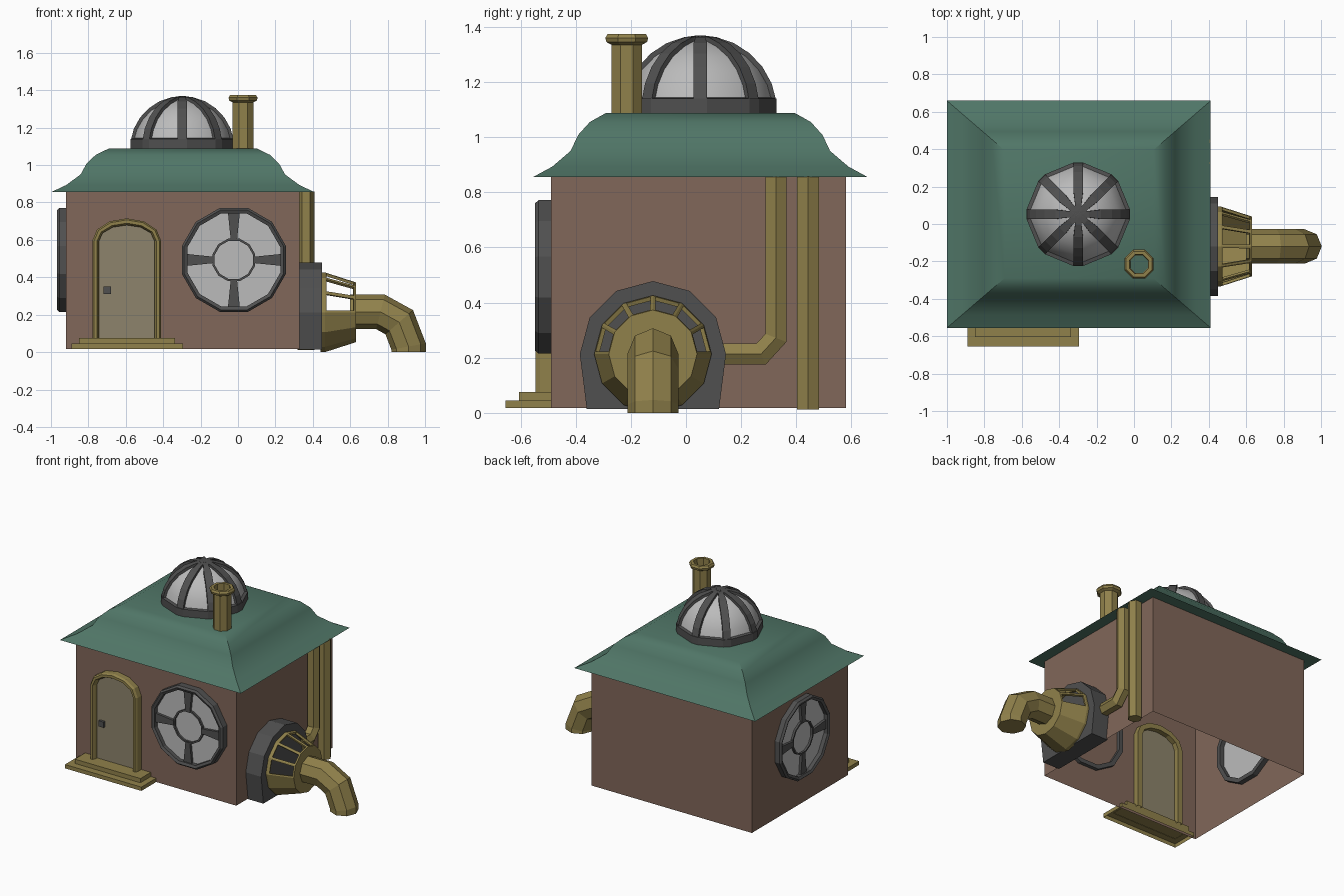
import bpy, bmesh
from math import sin, cos, pi, radians
from mathutils import Vector, Matrix

if "Cube" in bpy.data.objects:
    bpy.data.objects.remove(bpy.data.objects["Cube"])


def material(name, r, g, b):
    m = bpy.data.materials.new(name)
    m.diffuse_color = (r, g, b, 1)
    m.use_nodes = True
    m.node_tree.nodes["Principled BSDF"].inputs["Base Color"].default_value = m.diffuse_color
    return m


BRICK = material("brown_wall", .22, .135, .1)
GREEN = material("green_roof", .08, .18, .135)
BRASS = material("brass", .28, .22, .07)
DOOR = material("door_paint", .27, .23, .15)
IRON = material("dark_iron", .08, .08, .08)
GLASS = material("pale_glass", .5, .5, .5)


def loft(name, rings, mat, closed=True, caps=False, loop=False, smooth=None):
    """Skin a list of point rings into one object."""
    bm = bmesh.new()
    vs = [[bm.verts.new(p) for p in r] for r in rings]
    n = len(vs[0])
    pairs = list(zip(vs, vs[1:])) + ([(vs[-1], vs[0])] if loop else [])
    for a, b in pairs:
        for i in range(n if closed else n - 1):
            j = (i + 1) % n
            bm.faces.new((a[i], a[j], b[j], b[i]))
    if caps:
        bm.faces.new(vs[0])
        bm.faces.new(vs[-1])
    bmesh.ops.recalc_face_normals(bm, faces=bm.faces)
    me = bpy.data.meshes.new(name)
    bm.to_mesh(me)
    bm.free()
    me.materials.append(mat)
    ob = bpy.data.objects.new(name, me)
    bpy.context.collection.objects.link(ob)
    if smooth:
        bpy.context.view_layer.objects.active = ob
        ob.select_set(True)
        bpy.ops.object.shade_smooth_by_angle(angle=radians(smooth))
        ob.select_set(False)
    return ob


def lathe(name, profile, angles, frame, mat, **kw):
    """Turn (radius, height) points round the local z of a frame."""
    rings = [[frame @ Vector((r * cos(a), r * sin(a), h)) for a in angles] for r, h in profile]
    return loft(name, rings, mat, **kw)


def even(n, phase=0.0):
    return [2 * pi * (i + phase) / n for i in range(n)]


def rect(x0, x1, y0, y1, z):
    return [(x0, y0, z), (x1, y0, z), (x1, y1, z), (x0, y1, z)]


def pipe(name, pts, normal, r, sides, phase=0.0):
    """Mitred tube along a flat path; normal is the path plane's normal."""
    pts = [Vector(p) for p in pts]
    n = Vector(normal)
    rings = []
    for i, p in enumerate(pts):
        d0 = (p - pts[max(i - 1, 0)]).normalized()
        d1 = (pts[min(i + 1, len(pts) - 1)] - p).normalized()
        t = (d0 + d1).normalized()
        s = n.cross(t) / max(t.dot(d0), t.dot(d1))
        rings.append([p + r * (cos(a) * n + sin(a) * s) for a in even(sides, phase)])
    return loft(name, rings, BRASS, caps=True)


# Walls (open underneath) and flared roof
loft("walls", [rect(-.92, .33, -.49, .58, z) for z in (.018, .857)], BRICK)
roof = []
for s, z in ((1, .855), (.885, .893), (.775, .95), (.73, 1.008), (.66, 1.055), (.563, 1.088)):
    hx, hy = .705 * s, .607 * s
    roof.append(rect(-.295 - hx, -.295 + hx, .052 - hy, .052 + hy, z))
loft("roof", roof, GREEN, caps=True, smooth=35)

# Glass dome: eight ribs over faceted panes, on a low kerb
dome = Matrix.Translation((-.298, .052, 1.09))
rib_angles = [k * pi / 4 + d for k in range(8) for d in (-.09, .09)]
lathe("dome_kerb", [(.25, -.01), (.278, -.01), (.278, .05), (.25, .055)], rib_angles, dome, IRON)
arc = [radians(a) for a in (8, 22, 36, 50, 64, 78, 88)]
lathe("dome_glass", [(.264 * cos(a), .264 * sin(a)) for a in arc], rib_angles, dome, GLASS,
      caps=True, smooth=30)
for k in range(8):
    turn = dome @ Matrix.Rotation(k * pi / 4, 4, 'Z')
    rings = []
    for a in arc[:-1] + [pi / 2]:
        w = .025 * (1 if a < 1.2 else .7)
        rings.append([turn @ Vector((R * cos(a), y, R * sin(a)))
                      for R, y in ((.25, -w), (.279, -w), (.279, w), (.25, w))])
    loft(f"dome_rib_{k}", rings, IRON, caps=True)

# Hollow octagonal chimney with a collar
lathe("chimney", [(.05, 1.05), (.06, 1.05), (.06, 1.335), (.08, 1.345), (.084, 1.36),
                  (.075, 1.374), (.055, 1.374)],
      even(8, .5), Matrix.Translation((.027, -.215, 0)), BRASS, loop=True)


# Round windows: rim, glass, hub ring and four tapered spokes
def window(name, frame):
    a = even(12, .5)
    lathe(name + "_rim", [(.27, -.025), (.288, -.025), (.288, .045), (.276, .058), (.258, .05),
                          (.258, -.025)], a, frame, IRON, loop=True)
    lathe(name + "_glass", [(.262, .005), (.262, .022)], a, frame, GLASS, caps=True)
    lathe(name + "_hub", [(.118, .01), (.118, .036), (.106, .036), (.106, .01)], a, frame, IRON)
    for k in range(4):
        turn = frame @ Matrix.Rotation(k * pi / 2, 4, 'Z')
        loft(f"{name}_spoke_{k}", [[turn @ Vector((x, y, h)) for x, y in
             ((.108, -.017), (.265, -.033), (.265, .033), (.108, .017))] for h in (.01, .04)],
             IRON, caps=True)


to_front = Matrix.Rotation(pi / 2, 4, 'X')
window("front_window", Matrix.Translation((-.022, -.49, .493)) @ to_front)
window("left_window", Matrix.Translation((-.91, .045, .493))
       @ Matrix.Rotation(-pi / 2, 4, 'Z') @ to_front)


# Arched door, frame, handle and steps
def arch(hw, rise, y):
    top = [(-.595 + hw * cos(a), y, .595 + rise * sin(a)) for a in [i * pi / 6 for i in range(7)]]
    return [(-.595 + hw, y, .06)] + top + [(-.595 - hw, y, .06)]


loft("door_frame", [arch(.184, .12, -.45), arch(.184, .12, -.53), arch(.174, .112, -.545),
                    arch(.158, .094, -.545), arch(.148, .084, -.525), arch(.148, .084, -.45)],
     BRASS, closed=False, loop=True)
loft("door", [arch(.15, .086, -.485), arch(.15, .086, -.508)], DOOR, caps=True)
loft("door_handle", [rect(-.72, -.68, -.525, -.5, z) for z in (.31, .35)], IRON, caps=True)
for name, hw, y, z0, z1 in (("lower_step", .298, -.655, .018, .045),
                            ("upper_step", .256, -.605, .043, .075)):
    x0, x1 = -.593 - hw, -.593 + hw
    loft(name, [rect(x0, x1, y, -.47, z0), rect(x0, x1, y, -.47, z1),
                rect(x0 + .03, x1 - .03, -.485, -.475, z1)], BRASS)

# Outlet base plate: rounded top, straight tapered foot
cy, cz = -.12, .213
side = [(.265 * cos(a), cz + .265 * sin(a)) for a in [i * pi / 6 for i in range(7)]]
outline = [(.24, .015)] + side + [(-.24, .015)]
loft("outlet_plate", [[(x, cy + u, z) for u, z in outline] for x in (.32, .45)], IRON, caps=True)

# Slotted conical cage: upper six facets are cut open
to_right = Matrix.Translation((0, cy, cz)) @ Matrix.Rotation(pi / 2, 4, 'Y')
cage = lathe("outlet_cage", [(.213, .44), (.213, .465), (.16, .63), (.08, .63)],
             even(12), to_right, BRASS)
bm = bmesh.new()
bm.from_mesh(cage.data)
slots = [f for f in bm.faces
         if f.calc_center_median().z > cz and .47 < f.calc_center_median().x < .62]
bmesh.ops.inset_individual(bm, faces=slots, thickness=.014)
bmesh.ops.delete(bm, geom=slots, context='FACES')
bm.to_mesh(cage.data)
bm.free()
solid = cage.modifiers.new("thickness", 'SOLIDIFY')
solid.thickness = .015

# Bent spout and the two wall pipes
pipe("spout", [(.6, cy, .215), (.762, cy, .215), (.862, cy, .16), (.912, cy, .03), (.912, cy, 0)],
     (0, 1, 0), .092, 8)
pipe("drain_pipe", [(.364, .443, .012), (.364, .443, .858)], (1, 0, 0), .046, 6)
pipe("feed_pipe", [(.364, .08, .213), (.364, .272, .213), (.364, .326, .272), (.364, .326, .858)],
     (1, 0, 0), .044, 6)
